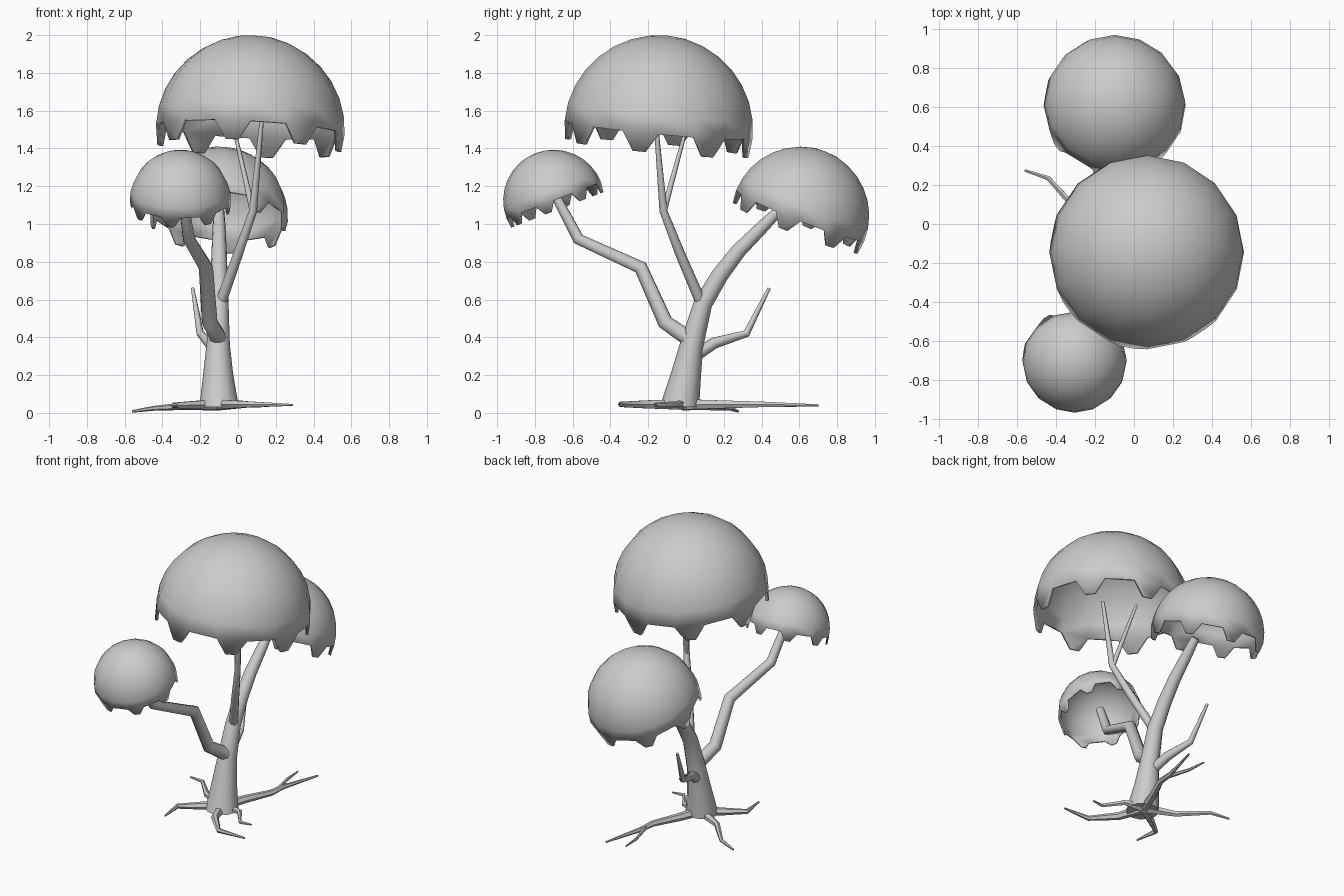
import bpy, bmesh, math
from mathutils import Vector, Matrix

if "Cube" in bpy.data.objects:
    bpy.data.objects.remove(bpy.data.objects["Cube"])


def finish(bm, name, angle):
    bmesh.ops.recalc_face_normals(bm, faces=bm.faces)
    me = bpy.data.meshes.new(name)
    bm.to_mesh(me)
    bm.free()
    ob = bpy.data.objects.new(name, me)
    bpy.context.collection.objects.link(ob)
    bpy.ops.object.select_all(action='DESELECT')
    ob.select_set(True)
    bpy.context.view_layer.objects.active = ob
    bpy.ops.object.shade_smooth_by_angle(angle=math.radians(angle))
    return ob


def tube(name, pts, sides=10, flat_ends=False):
    """Tapered tube through points (x, y, z, radius)."""
    bm = bmesh.new()
    ps = [Vector(p[:3]) for p in pts]
    n = len(ps)
    rings, prev = [], None
    for i, p in enumerate(ps):
        t = (ps[min(i + 1, n - 1)] - p).normalized() + (p - ps[max(i - 1, 0)]).normalized()
        t.normalize()
        if flat_ends and i == 0:
            t = Vector((0, 0, 1))
        if prev is None:
            u = Vector((1, 0, 0)) if abs(t.x) < 0.9 else Vector((0, 0, 1))
        else:
            u = prev
        u = (u - t * u.dot(t)).normalized()
        prev = u
        w = t.cross(u)
        r = pts[i][3]
        rings.append([bm.verts.new(p + r * (u * math.cos(a) + w * math.sin(a)))
                      for a in (2 * math.pi * k / sides for k in range(sides))])
    for a, b in zip(rings, rings[1:]):
        for k in range(sides):
            j = (k + 1) % sides
            bm.faces.new((a[k], a[j], b[j], b[k]))
    bm.faces.new(rings[0][::-1])
    bm.faces.new(rings[-1])
    return finish(bm, name, 50)


def canopy(name, center, radius, rx, ry):
    """Hollow half sphere whose rim carries a tooth on every second edge."""
    bm = bmesh.new()
    bmesh.ops.create_uvsphere(bm, u_segments=16, v_segments=16, radius=radius)
    low = [v for v in bm.verts if v.co.z < -0.001]
    bmesh.ops.delete(bm, geom=low, context='VERTS')
    for e in [e for e in bm.edges if e.is_boundary]:
        a, b = e.verts
        m = (a.co + b.co) / 2
        if math.floor(math.atan2(m.y, m.x) / (math.pi / 8)) % 2:
            drop = Vector((0, 0, -0.2 * radius))
            c = bm.verts.new(a.co.lerp(b.co, 0.33) + drop)
            d = bm.verts.new(a.co.lerp(b.co, 0.67) + drop)
            bm.faces.new((a, c, d, b))
    ob = finish(bm, name, 40)
    ob.location = center
    ob.rotation_euler = (math.radians(rx), math.radians(ry), 0)
    s = ob.modifiers.new("shell", 'SOLIDIFY')
    s.thickness = 0.04 * radius
    s.offset = -1
    return ob


# Leaf canopies
canopy("large_canopy", (0.065, -0.145, 1.5), 0.5, -5.4, 3)
canopy("back_canopy", (-0.10, 0.605, 1.045), 0.365, -21.5, 5)
canopy("front_canopy", (-0.305, -0.70, 1.125), 0.268, 21, 0)

# Trunk leaning to the back canopy
tube("trunk", [(-0.10, -0.035, 0.03, 0.105), (-0.105, 0.0, 0.2, 0.08),
               (-0.105, 0.03, 0.36, 0.062), (-0.10, 0.09, 0.58, 0.05),
               (-0.10, 0.18, 0.73, 0.045), (-0.10, 0.28, 0.86, 0.04),
               (-0.10, 0.41, 0.99, 0.034), (-0.10, 0.49, 1.07, 0.027)], 12, True)

# Branches
tube("front_branch", [(-0.10, 0.02, 0.39, 0.045), (-0.15, -0.11, 0.48, 0.042),
                      (-0.17, -0.24, 0.77, 0.038), (-0.26, -0.57, 0.92, 0.032),
                      (-0.29, -0.68, 1.13, 0.026)])
tube("upper_branch", [(-0.10, 0.09, 0.56, 0.03), (0.0, -0.03, 0.84, 0.026),
                      (0.08, -0.12, 1.07, 0.021), (0.125, -0.16, 1.54, 0.011)], 8)
tube("upper_twig", [(0.08, -0.12, 1.06, 0.017), (-0.02, 0.0, 1.5, 0.009)], 8)
tube("side_branch", [(-0.11, 0.04, 0.30, 0.035), (-0.15, 0.15, 0.37, 0.03),
                     (-0.20, 0.32, 0.42, 0.02), (-0.24, 0.44, 0.66, 0.009)], 8)

# Roots spreading over the ground
start = (-0.10, -0.02, 0.045, 0.032)
roots = [
    ("back_root", [start, (-0.04, 0.14, 0.045, 0.026), (0.04, 0.31, 0.045, 0.02),
                   (0.05, 0.42, 0.045, 0.016), (0.13, 0.70, 0.04, 0.006)]),
    ("back_root_fork", [(0.045, 0.38, 0.045, 0.014), (0.0, 0.55, 0.04, 0.01),
                        (-0.01, 0.68, 0.04, 0.005)]),
    ("left_root", [start, (-0.22, -0.10, 0.042, 0.025), (-0.34, -0.19, 0.04, 0.016),
                   (-0.32, -0.35, 0.04, 0.006)]),
    ("far_left_root", [start, (-0.29, 0.07, 0.035, 0.02), (-0.44, 0.235, 0.025, 0.013),
                       (-0.56, 0.275, 0.008, 0.007)]),
    ("front_root", [start, (-0.04, -0.20, 0.045, 0.025), (0.09, -0.345, 0.045, 0.016),
                    (0.29, -0.34, 0.042, 0.006)]),
    ("right_root", [start, (0.04, -0.04, 0.045, 0.018), (0.13, -0.16, 0.042, 0.012),
                    (0.21, -0.15, 0.042, 0.006)]),
]
for name, pts in roots:
    tube(name, pts, 6)
